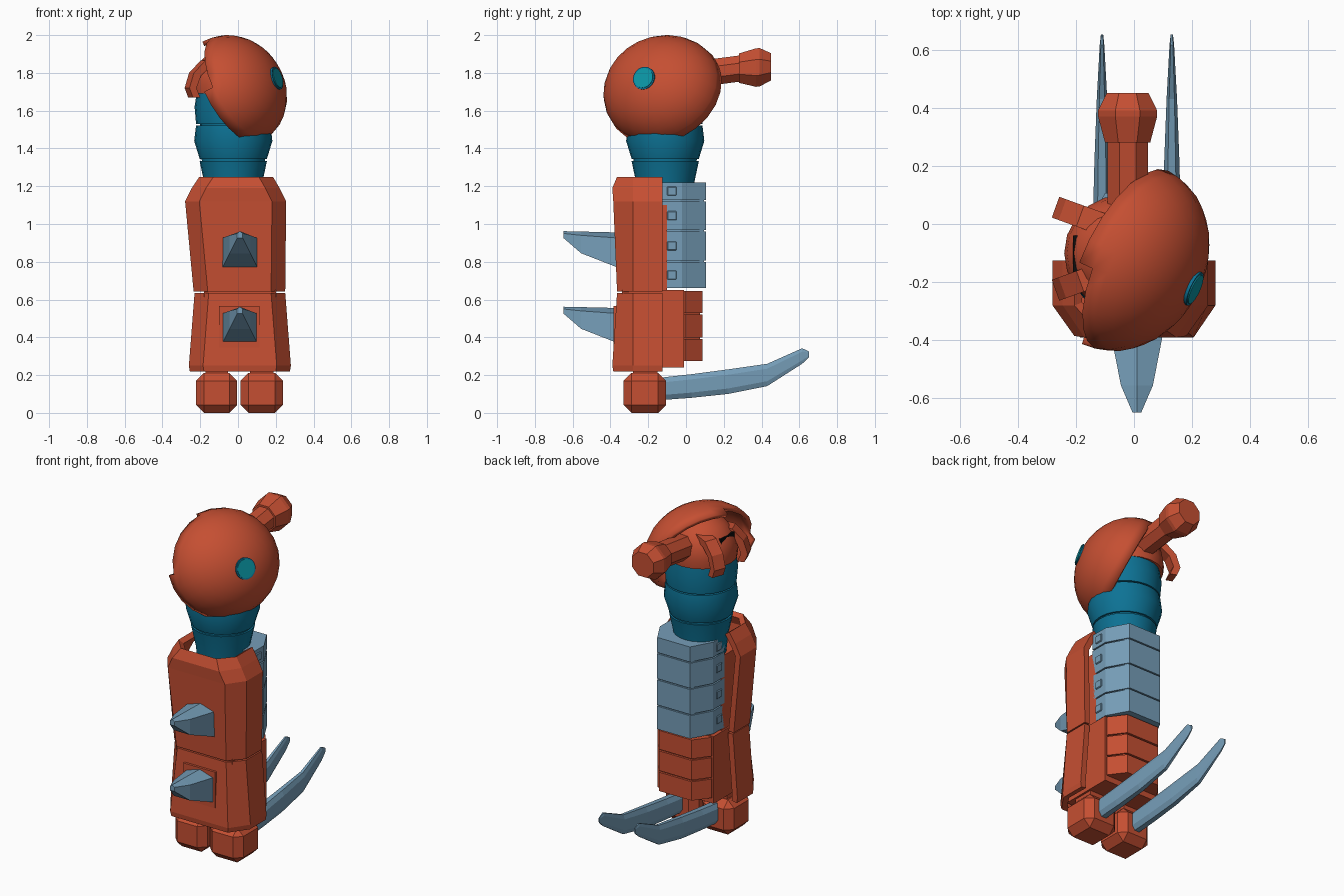
import bpy, bmesh, math
from mathutils import Vector, Matrix

if "Cube" in bpy.data.objects:
    bpy.data.objects.remove(bpy.data.objects["Cube"])


def mat(name, r, g, b):
    m = bpy.data.materials.new(name)
    m.diffuse_color = (r, g, b, 1)
    m.use_nodes = True
    m.node_tree.nodes["Principled BSDF"].inputs["Base Color"].default_value = m.diffuse_color
    return m


RED = mat("rust_red", 0.56, 0.078, 0.032)
STEEL = mat("steel_blue", 0.18, 0.34, 0.48)
BLUE = mat("deep_blue", 0.004, 0.17, 0.30)
TEAL = mat("teal", 0.003, 0.30, 0.37)
BLACK = mat("black", 0.004, 0.004, 0.004)


def finish(name, bm, m, smooth=None, fix=True):
    if fix:
        bmesh.ops.recalc_face_normals(bm, faces=bm.faces[:])
    me = bpy.data.meshes.new(name)
    bm.to_mesh(me)
    bm.free()
    me.materials.append(m)
    ob = bpy.data.objects.new(name, me)
    bpy.context.collection.objects.link(ob)
    if smooth:
        bpy.ops.object.select_all(action='DESELECT')
        ob.select_set(True)
        bpy.context.view_layer.objects.active = ob
        bpy.ops.object.shade_smooth_by_angle(angle=math.radians(smooth))
    return ob


def loft(name, rings, m, closed=True, smooth=None):
    """Skin a list of equal-length point rings."""
    bm = bmesh.new()
    vs = [[bm.verts.new(p) for p in r] for r in rings]
    n = len(rings[0])
    for a, b in zip(vs, vs[1:]):
        for i in range(n if closed else n - 1):
            j = (i + 1) % n
            bm.faces.new((a[i], a[j], b[j], b[i]))
    if closed:
        bm.faces.new(vs[0][::-1])
        bm.faces.new(vs[-1])
    return finish(name, bm, m, smooth, closed)


def prism(name, plan, z0, z1, m):
    return loft(name, [[(x, y, z) for x, y in plan] for z in (z0, z1)], m)


def box(name, lo, hi, m, bevel=0):
    plan = [(lo[0], lo[1]), (hi[0], lo[1]), (hi[0], hi[1]), (lo[0], hi[1])]
    ob = prism(name, plan, lo[2], hi[2], m)
    if bevel:
        b = ob.modifiers.new("bevel", 'BEVEL')
        b.width, b.segments = bevel, 1
    return ob


def lathe(name, cx, cy, profile, m, seg=24):
    rings = [[(cx + r * math.cos(2 * math.pi * i / seg), cy + r * math.sin(2 * math.pi * i / seg), z)
              for i in range(seg)] for r, z in profile]
    return loft(name, rings, m, smooth=30)


# Front armour: two open-backed shells meeting at a seam
def shell(name, levels):
    rings = []
    for z, xl, xr, yf in levels:
        rings.append([(x, y, z) for x, y in ((xl, -.125), (xl, -.28), (xl + .075, yf),
                                             (xr - .075, yf), (xr, -.28), (xr, -.125))])
    ob = loft(name, rings, RED, closed=False)
    s = ob.modifiers.new("thickness", 'SOLIDIFY')
    s.thickness, s.offset = .035, -1


shell("lower_front_shell", [(.22, -.255, .275, -.385), (.25, -.26, .28, -.39), (.635, -.23, .25, -.365)])
shell("upper_front_shell", [(.643, -.235, .25, -.365), (1.12, -.28, .255, -.385),
                            (1.19, -.245, .22, -.39), (1.25, -.205, .185, -.365)])

# Inner core and segmented back plates
box("upper_core", (-.17, -.33, .62), (.19, -.10, 1.10), RED)
box("lower_core", (-.18, -.34, .24), (.20, -.01, .65), RED)


def back_plan(w, ym, yb, y0=-.13, wb=.11):
    return [(.01 + x, y) for x, y in ((-w, y0), (w, y0), (w, ym), (wb, yb), (-wb, yb), (-w, ym))]


for i, (z0, z1) in enumerate(((.66, .80), (.808, .96), (.968, 1.12), (1.128, 1.22))):
    prism(f"upper_back_plate_{i}", back_plan(.18, -.02, .106), z0, z1, STEEL)
    zc = (z0 + z1) / 2
    for s in (-1, 1):
        x = .01 + s * .18
        box(f"plate_stud_{i}_{s}", (x - .006, -.10, zc - .024), (x + .006, -.05, zc + .024), STEEL, .004)
prism("upper_plate_backing", back_plan(.17, -.03, .095), .665, 1.2, STEEL)
for i, (z0, z1) in enumerate(((.275, .39), (.40, .52), (.53, .645))):
    prism(f"lower_back_plate_{i}", back_plan(.18, -.005, .088, -.02), z0, z1, RED)
prism("lower_plate_backing", back_plan(.165, -.01, .075, -.03), .28, .64, RED)


# Front spikes: ridged pentagon sections narrowing to a blunt tip
def spike(name, dz):
    rings = []
    for y, w, z0, z1, zt in ((-.35, .095, .765, .925, .955), (-.555, .055, .845, .94, .96),
                             (-.648, .015, .925, .95, .962)):
        rings.append([(.01 + x, y, z + dz) for x, z in ((-w, z0), (w, z0), (w, z1), (0, zt), (-w, z1))])
    loft(name, rings, STEEL)


spike("upper_spike", 0)
spike("lower_spike", -.4)
box("lower_spike_base", (-.10, -.384, .345), (.115, -.36, .565), RED)

# Feet with long curved blades
for side, x0, x1, xb in (("left", -.222, -.004, -.11), ("right", .014, .238, .13)):
    box(f"{side}_foot", (x0, -.33, 0), (x1, -.105, .212), RED, .042)
    box(f"{side}_ankle", (x0 + .05, -.28, .18), (x1 - .05, -.15, .26), RED)
    rings = []
    for y, w, z0, z1 in ((-.13, .034, .068, .187), (.03, .031, .08, .205), (.22, .026, .10, .23),
                         (.43, .018, .142, .26), (.615, .008, .26, .342), (.652, .004, .295, .325)):
        h = (z1 - z0) * .22
        rings.append([(xb + x, y, z) for x, z in ((-w * .5, z0), (w * .5, z0), (w, z0 + h), (w, z1 - h),
                                                 (w * .5, z1), (-w * .5, z1), (-w, z1 - h), (-w, z0 + h))])
    loft(f"{side}_blade", rings, STEEL)

# Banded neck
CX, CY = -.025, -.11
lathe("neck_lower_band", CX, CY, [(.14, 1.10), (.152, 1.21), (.178, 1.333)], BLUE)
lathe("neck_core", CX, CY, [(.165, 1.3), (.18, 1.6)], BLUE)
lathe("neck_middle_band", CX, CY, [(.178, 1.345), (.207, 1.44), (.197, 1.522)], BLUE)
lathe("neck_upper_band", CX, CY, [(.197, 1.53), (.205, 1.62), (.19, 1.72)], BLUE)

# Inner shoulder dome
prof = [(.195, 1.69)] + [(.2 * math.cos(t), 1.74 + .2 * math.sin(t))
                         for t in (0, .3, .6, .9, 1.2, 1.45)]
lathe("inner_dome", -.04, -.10, prof, RED, 20)

# Dark side opening between two hooked flanges
box("side_opening", (-.21, -.17, 1.70), (-.16, -.04, 1.85), BLACK)
for name, base, out in (("rear_flange", (-.11, .0), (-.94, .34)), ("front_flange", (-.11, -.17), (-.94, -.34))):
    o, d = Vector((*base, 0)), Vector((*out, 0))
    side = Vector((-d.y, d.x, 0)) * .038
    rings = []
    for r, z, tr, tz in ((-.02, 1.88, .0, -.04), (.08, 1.865, -.02, -.04),
                         (.145, 1.80, -.04, -.015), (.17, 1.72, -.04, 0), (.15, 1.67, -.04, 0)):
        p, q = o + d * r + Vector((0, 0, z)), o + d * (r + tr) + Vector((0, 0, z + tz))
        rings.append([p - side, p + side, q + side, q - side])
    loft(name, rings, RED)

# Rear stem and faceted knob
def along_y(name, stations):
    rings = []
    for y, r, z in stations:
        rings.append([(-.022 + r * math.cos(math.pi * (i + .5) / 4), y, z + r * math.sin(math.pi * (i + .5) / 4))
                      for i in range(8)])
    loft(name, rings, RED)


along_y("rear_stem", [(.03, .075, 1.79), (.30, .075, 1.825)])
along_y("rear_knob", [(.28, .084, 1.825), (.37, .11, 1.828), (.39, .11, 1.83), (.45, .078, 1.832)])

# Large tilted shoulder cap
C = Vector((-.03, -.115, 1.70))
rot = Vector((.8, -.4, .45)).normalized().to_track_quat('Z', 'Y').to_matrix().to_4x4()
M = Matrix.Translation(C) @ rot @ Matrix.Diagonal((.333, .308, .27, 1))
bm = bmesh.new()
bmesh.ops.create_uvsphere(bm, u_segments=24, v_segments=16, radius=1)
bmesh.ops.delete(bm, geom=[v for v in bm.verts if v.co.z < -.01], context='VERTS')
bmesh.ops.transform(bm, matrix=M, verts=bm.verts[:])
bmesh.ops.delete(bm, geom=[f for f in bm.faces if f.calc_center_median().x < -.165], context='FACES')
cap = finish("shoulder_cap", bm, RED, 40, False)
s = cap.modifiers.new("thickness", 'SOLIDIFY')
s.thickness, s.offset = .025, -1

# Round lens set into the cap
d = Vector((.878, -.40, .267)).normalized()
for name, r, top, m in (("lens_rim", .062, .273, BLUE), ("lens", .054, .277, TEAL)):
    bm = bmesh.new()
    bmesh.ops.create_cone(bm, cap_ends=True, segments=20, radius1=r, radius2=r, depth=.04,
                          matrix=Matrix.Translation(C + d * (top - .02)) @ d.to_track_quat('Z', 'Y').to_matrix().to_4x4())
    finish(name, bm, m, 30)
